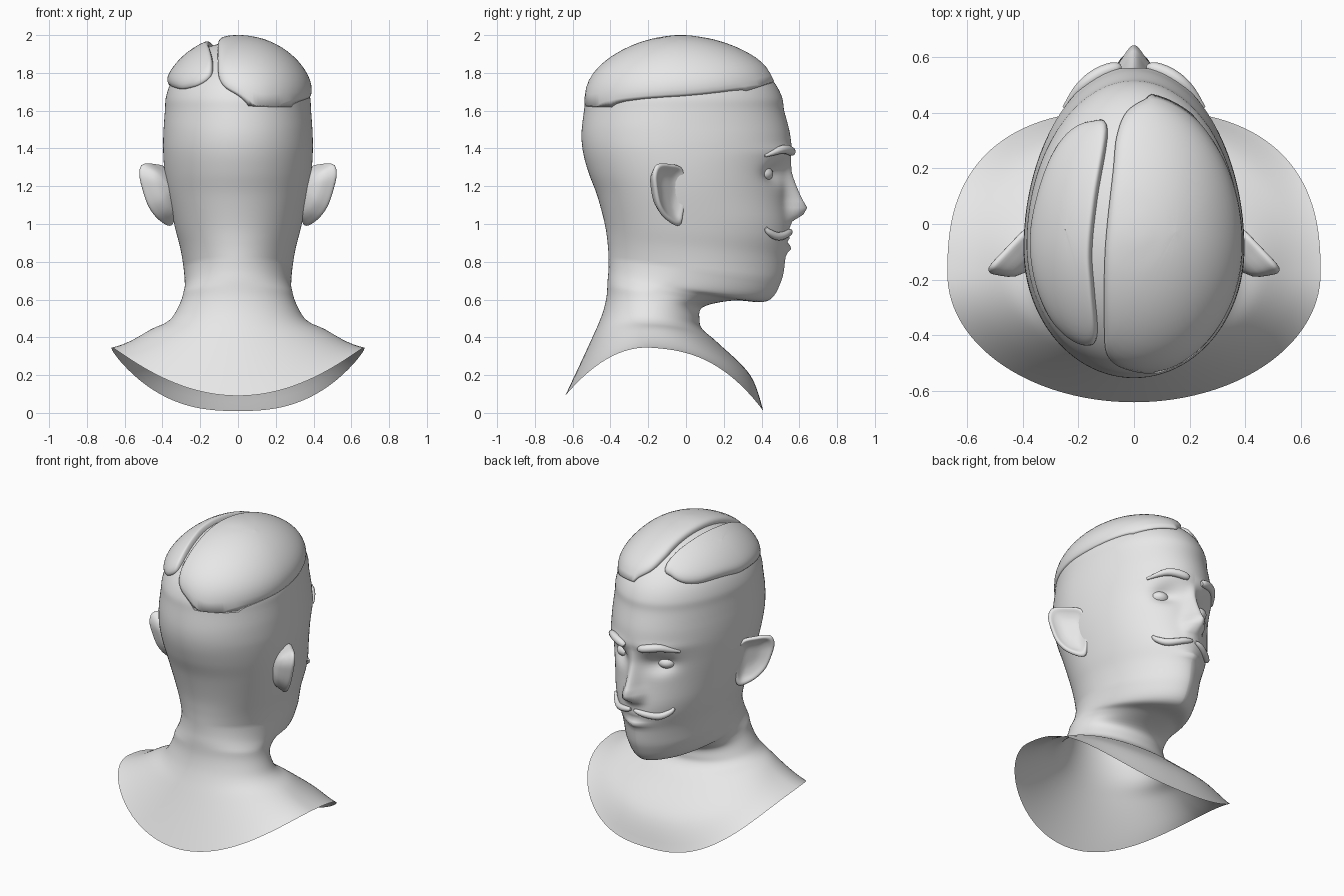
import bpy, bmesh, math
from mathutils import Vector
from mathutils.bvhtree import BVHTree

if "Cube" in bpy.data.objects:
    bpy.data.objects.remove(bpy.data.objects["Cube"])

clay = bpy.data.materials.new("light_grey")
clay.diffuse_color = (0.8, 0.8, 0.8, 1)
clay.use_nodes = True
clay.node_tree.nodes["Principled BSDF"].inputs["Base Color"].default_value = clay.diffuse_color


def make(name, verts, faces):
    me = bpy.data.meshes.new(name)
    me.from_pydata(verts, [], faces)
    bm = bmesh.new()
    bm.from_mesh(me)
    bmesh.ops.recalc_face_normals(bm, faces=bm.faces)
    bm.to_mesh(me)
    bm.free()
    me.materials.append(clay)
    me.shade_smooth()
    ob = bpy.data.objects.new(name, me)
    bpy.context.collection.objects.link(ob)
    return ob


def clamp(t):
    return max(0, min(1, t))


def spline(pts, steps, closed=False):
    """Catmull-Rom interpolation of tuples of any length."""
    n, out = len(pts), []
    get = (lambda i: pts[i % n]) if closed else (lambda i: pts[max(0, min(n - 1, i))])
    for i in range(n if closed else n - 1):
        for k in range(steps):
            t = k / steps
            out.append(tuple(
                0.5 * (2*b + (c - a)*t + (2*a - 5*b + 4*c - d)*t*t + (3*b - a - 3*c + d)*t**3)
                for a, b, c, d in zip(get(i - 1), get(i), get(i + 1), get(i + 2))))
    return out if closed else out + [pts[-1]]


def bridge(rings, n):
    return [(r*n + i, r*n + (i + 1) % n, (r + 1)*n + (i + 1) % n, (r + 1)*n + i)
            for r in range(rings - 1) for i in range(n)]


# ---- Head, neck and shoulders: tilted rings from forehead to rim
# back y, back z, front y, front z, half width
RINGS = [
    (-.54, 1.60, .52, 1.60, .387),
    (-.553, 1.48, .55, 1.48, .395),
    (-.545, 1.38, .557, 1.38, .396),
    (-.515, 1.27, .535, 1.27, .388),
    (-.47, 1.15, .53, 1.15, .37),
    (-.43, 1.00, .55, .95, .333),
    (-.415, .90, .528, .83, .305),
    (-.41, .82, .505, .70, .288),
    (-.41, .76, .43, .592, .282),
    (-.415, .70, .25, .595, .284),
    (-.42, .62, .09, .56, .302),
    (-.435, .55, .072, .49, .338),
    (-.46, .48, .09, .44, .382),
    (-.50, .39, .17, .37, .465),
    (-.56, .26, .34, .20, .57),
    (-.64, .09, .41, .01, .67),
]
# Domed crown above the forehead
crown = []
for k in range(7):
    a = math.radians(83 - 12 * k)
    c, z = math.cos(a), 1.6 + .367 * math.sin(a)
    q = c**1.12
    crown.append((-.03 - .51 * q, z, -.03 + .55 * q, z, .389 * c))

NOSE = [(1.36, 0), (1.27, .027), (1.13, .085), (1.08, .108), (1.045, .075), (1.01, .01), (.98, 0)]


def nose_height(z):
    for (z1, h1), (z0, h0) in zip(NOSE, NOSE[1:]):
        if z0 <= z <= z1:
            return h0 + (h1 - h0) * (z - z0) / (z1 - z0)
    return 0


def bump(x, z, cx, cz, sx, sz):
    return math.exp(-((abs(x) - cx) / sx)**2 - ((z - cz) / sz)**2)


def face_relief(x, z):
    width = .034 + .02 * clamp((1.3 - z) / .25)
    d = nose_height(z) * math.exp(-(x / width)**2)
    d += .025 * bump(x, z, .05, 1.06, .025, .03)         # nostril wings
    d -= .055 * bump(x, z, .145, 1.27, .075, .055)       # eye sockets
    d += .012 * bump(x, z, .15, 1.385, .13, .03)         # brow ridge
    d += .02 * bump(x, z, 0, .87, .07, .02)              # lower lip
    d -= .012 * bump(x, z, 0, .90, .09, .01)             # mouth line
    return d


N = 128
verts = []
rows = spline(crown + RINGS, 6)
for yb, zb, yf, zf, w in rows:
    # widest point slides forward at the jaw, then back on the neck
    neck = clamp((.82 - zb) / .15)
    yc = -.18 * neck + (1 - neck) * (-.09 + .09 * clamp((1.4 - zb) / .6))
    if zb > 1.4:
        yc = -.03 - .06 * clamp((1.97 - zb) / .45)
    lift = .29 * (max(0, .55 - zb) / .46)**1.5           # shoulders rise at the sides
    jaw = .25 * clamp((1.05 - zb) / .2) * clamp((zb - .66) / .1)   # tapered chin
    for i in range(N):
        u = 2 * i / N - 1
        t = math.pi * math.copysign(abs(u)**1.35, u)     # denser towards the face
        c, s = math.cos(t), math.sin(t)
        p = 1 - .75 * lift if c > 0 else 1
        y = yc + (yf - yc if c > 0 else yc - yb) * math.copysign(abs(c)**p, c)
        x = w * math.copysign(abs(s)**(p + jaw if c > 0 else p), s)
        z = zb + (zf - zb) * (y - yb) / (yf - yb) + lift * s * s
        if y > .2 and z > .7:
            y += face_relief(x, z)
        verts.append((x, y, z))
faces = bridge(len(rows), N)
verts.append((0, -.03, 1.967))
faces += [(len(verts) - 1, (i + 1) % N, i) for i in range(N)]
make("head_and_shoulders", verts, faces)
skin = BVHTree.FromPolygons([Vector(v) for v in verts], faces)


# ---- Rounded shells grown from an outline
def shell(name, outline, centre, profile, place):
    pts = spline(outline, 6, True)
    vs = [place(centre[0] + s * (a - centre[0]), centre[1] + s * (b - centre[1]), off)
          for s, off in profile for a, b in pts]
    make(name, vs, bridge(len(profile), len(pts)))


# Hair pieces follow the scalp at a fixed thickness
def on_scalp(x, y, off):
    base = 1.615 + .13 * clamp((y + .52) / .97)**2
    k = max(0, 1 - (x / .42)**2 - ((y + .03) / .485)**2)
    origin = Vector((0, -.03, 1.4))
    ray = (Vector((x, y, base + (2 - base) * math.sqrt(k))) - origin).normalized()
    return skin.ray_cast(origin, ray)[0] + ray * off


HAIR = [(s, .034 * math.sqrt(max(0, 1 - s**18)))
        for s in (math.sin(math.radians(.1 + 89.9 * i / 15)) for i in range(16))] + [(.985, -.02)]
# Large piece: part of an ellipse beside the parting
LARGE = [(.415 * math.cos(math.radians(a)), -.03 + .49 * math.sin(math.radians(a)))
         for a in range(-75, 80, 15)]
LARGE += [(.04, .45), (-.03, .415), (-.066, .33), (-.08, .2), (-.11, -.1), (-.11, -.38), (-.088, -.475), (0, -.51)]
SMALL = [(-.10, .36), (-.16, .385), (-.24, .35), (-.315, .26), (-.37, .12), (-.395, -.04), (-.37, -.2),
         (-.31, -.33), (-.23, -.41), (-.16, -.435), (-.135, -.4), (-.15, -.25), (-.16, -.1), (-.14, .1)]
shell("hair_large", LARGE, (.15, -.03), HAIR, on_scalp)
shell("hair_small", SMALL, (-.25, -.02), HAIR, on_scalp)

# Ears: cupped in front, full at the back
EAR = [(.35, 1.0), (.41, 1.015), (.47, 1.09), (.508, 1.2), (.52, 1.27), (.505, 1.315), (.45, 1.318),
       (.38, 1.29), (.345, 1.15)]
CUP = [(.001, -.02), (.4, -.018), (.7, -.004), (.9, .012), (1, 0), (.93, -.022), (.6, -.075), (.001, -.1)]
for side, label in ((1, "right"), (-1, "left")):
    shell("ear_" + label, EAR, (.42, 1.19), spline(CUP, 3),
          lambda x, z, o: (side * (x + .7 * o),
                           -.03 - 1.05 * (x - .39) + .7 * o - .04 * clamp((1.3 - z) / .25), z))


# ---- Tapered tubes laid on the face
def strand(name, side, path, depth):
    cu = bpy.data.curves.new(name, 'CURVE')
    cu.dimensions = '3D'
    cu.bevel_depth = depth
    cu.bevel_resolution = 3
    cu.use_fill_caps = True
    pts = spline(path, 5)
    sp = cu.splines.new('POLY')
    sp.points.add(len(pts) - 1)
    for q, (x, z, r) in zip(sp.points, pts):
        hit = skin.ray_cast(Vector((side * x, 2, z)), Vector((0, -1, 0)))[0]
        q.co = (side * x, hit.y + .004, z, 1)
        q.radius = r
    tmp = bpy.data.objects.new(name, cu)
    bpy.context.collection.objects.link(tmp)
    bpy.context.view_layer.update()
    me = bpy.data.meshes.new_from_object(tmp.evaluated_get(bpy.context.evaluated_depsgraph_get()))
    bpy.data.objects.remove(tmp)
    make(name, [v.co[:] for v in me.vertices], [p.vertices[:] for p in me.polygons])
    bpy.data.meshes.remove(me)


for side, label in ((1, "right"), (-1, "left")):
    strand("eyebrow_" + label, side, [(.05, 1.375, .6), (.08, 1.385, 1), (.17, 1.395, .95), (.25, 1.36, .3)], .024)
    strand("moustache_" + label, side,
           [(.012, .965, .4), (.05, .955, .8), (.14, .935, 1), (.19, .955, .8), (.21, .98, .4)], .022)
    # Eyeball
    bm = bmesh.new()
    bmesh.ops.create_uvsphere(bm, u_segments=24, v_segments=14, radius=.06)
    ball = [(v.co.x + side * .145, v.co.y + .402, v.co.z * .7 + 1.265) for v in bm.verts]
    make("eye_" + label, ball, [[v.index for v in f.verts] for f in bm.faces])
    bm.free()
